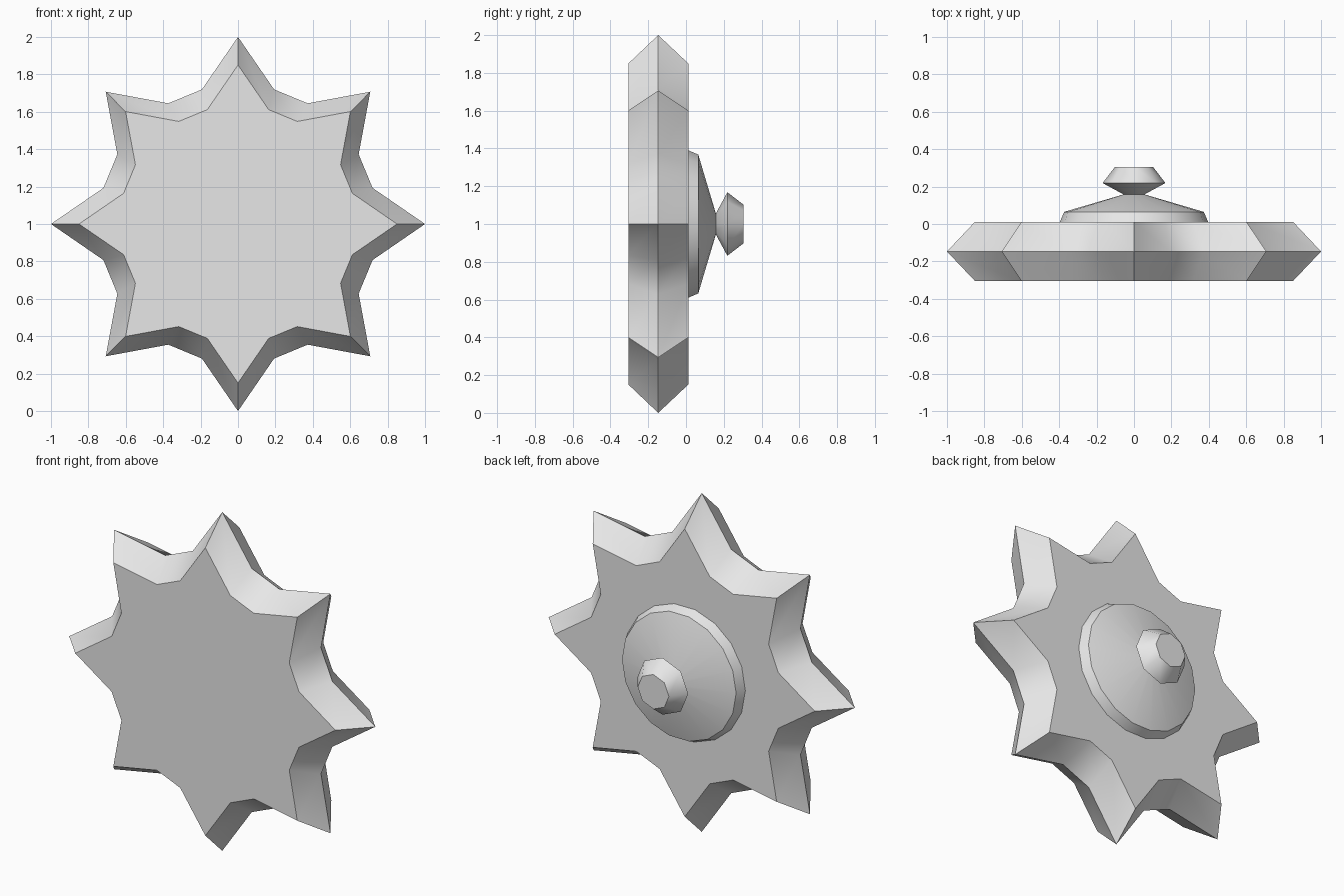
import bpy, bmesh, math

if "Cube" in bpy.data.objects:
    bpy.data.objects.remove(bpy.data.objects["Cube"])

grey = bpy.data.materials.new("light grey")
grey.diffuse_color = (0.8, 0.8, 0.8, 1)
grey.use_nodes = True
grey.node_tree.nodes["Principled BSDF"].inputs["Base Color"].default_value = grey.diffuse_color


def loft(name, outline, rings):
    """Stack scaled copies of an xz outline along y; rings are (scale, y)."""
    bm = bmesh.new()
    loops = [[bm.verts.new((x * s, y, 1 + z * s)) for x, z in outline] for s, y in rings]
    n = len(outline)
    for a, b in zip(loops, loops[1:]):
        for i in range(n):
            j = (i + 1) % n
            bm.faces.new((a[i], a[j], b[j], b[i]))
    bm.faces.new(loops[0])
    bm.faces.new(loops[-1])
    bmesh.ops.recalc_face_normals(bm, faces=bm.faces)
    mesh = bpy.data.meshes.new(name)
    bm.to_mesh(mesh)
    bm.free()
    mesh.materials.append(grey)
    obj = bpy.data.objects.new(name, mesh)
    bpy.context.collection.objects.link(obj)
    bpy.ops.object.select_all(action='DESELECT')
    obj.select_set(True)
    bpy.context.view_layer.objects.active = obj
    bpy.ops.object.shade_smooth_by_angle(angle=math.radians(50))
    return obj


def polar(r, deg):
    return r * math.cos(math.radians(deg)), r * math.sin(math.radians(deg))


def circle(sides):
    return [polar(1, 360 * i / sides) for i in range(sides)]


# Eight-pointed star with blunt valleys, bevelled towards both flat sides
star = []
for i in range(8):
    star += [polar(1, 45 * i), polar(0.745, 45 * i + 15), polar(0.745, 45 * i + 30)]
loft("star_plate", star, [(0.85, -0.305), (1, -0.147), (0.85, 0.012)])

# Shallow conical mount on the back
loft("back_mount", circle(18), [(0.397, 0.01), (0.373, 0.065), (0.05, 0.16)])

# Eight-sided knob on the mount
loft("knob", circle(8), [(0.05, 0.155), (0.168, 0.219), (0.102, 0.305)])
